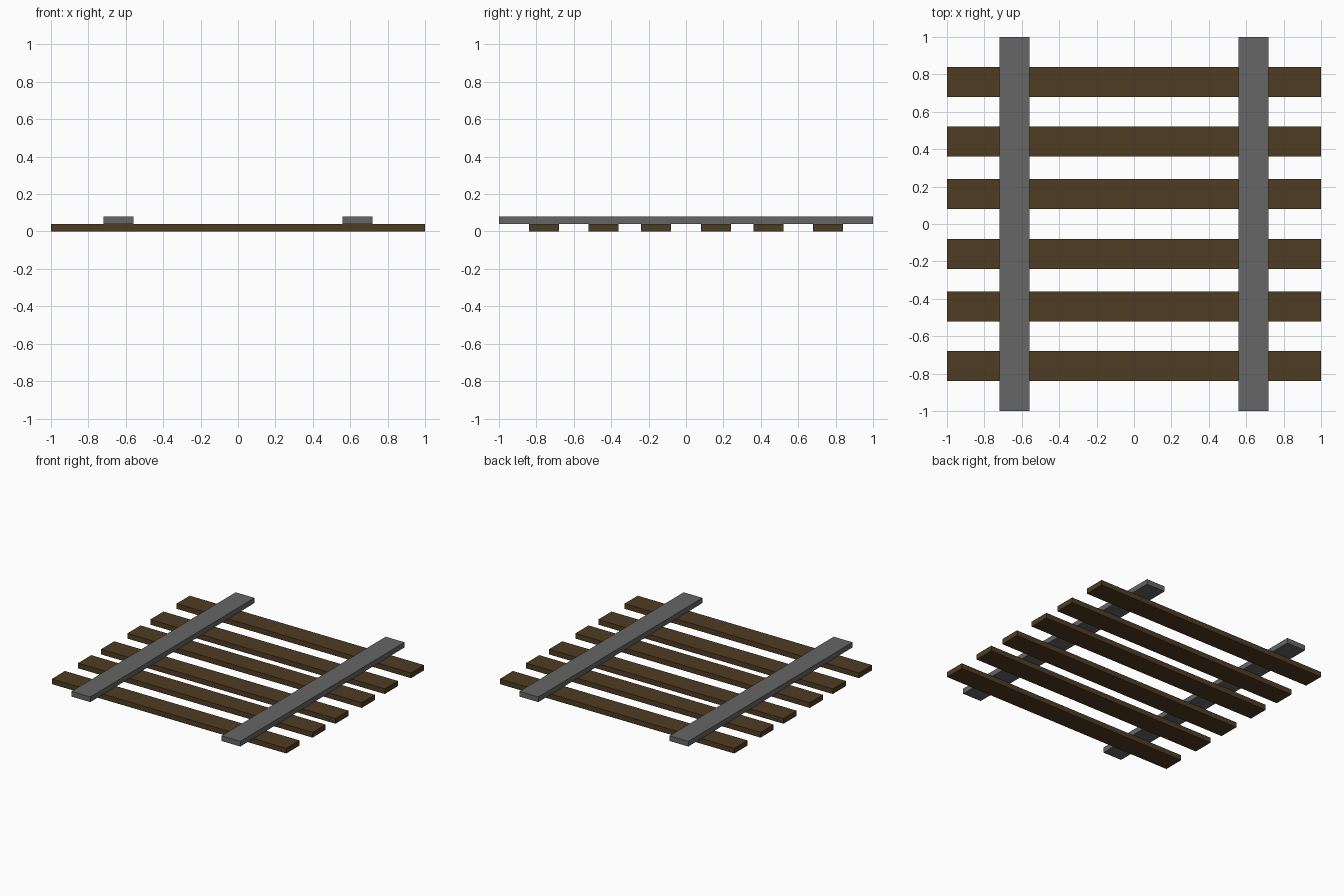
import bpy
import bmesh
from mathutils import Matrix

if "Cube" in bpy.data.objects:
    bpy.data.objects.remove(bpy.data.objects["Cube"])


def material(name, color):
    m = bpy.data.materials.new(name)
    m.diffuse_color = (*color, 1)
    m.use_nodes = True
    m.node_tree.nodes["Principled BSDF"].inputs["Base Color"].default_value = m.diffuse_color
    return m


def box(name, center, size, mat):
    bm = bmesh.new()
    bmesh.ops.create_cube(bm, size=1, matrix=Matrix.Diagonal((*size, 1)))
    mesh = bpy.data.meshes.new(name)
    bm.to_mesh(mesh)
    bm.free()
    mesh.materials.append(mat)
    obj = bpy.data.objects.new(name, mesh)
    obj.location = center
    bpy.context.collection.objects.link(obj)


wood = material("dark wood", (0.078, 0.045, 0.017))
steel = material("grey steel", (0.133, 0.133, 0.133))

# Crosswise wooden sleepers, mirrored front to back
for i, y in enumerate((-0.76, -0.44, -0.16, 0.16, 0.44, 0.76)):
    box(f"sleeper_{i + 1}", (0, y, 0.02), (2, 0.16, 0.04), wood)

# Rails lying on the sleepers
for side, x in (("left", -0.64), ("right", 0.64)):
    box(f"rail_{side}", (x, 0, 0.06), (0.16, 2, 0.04), steel)
